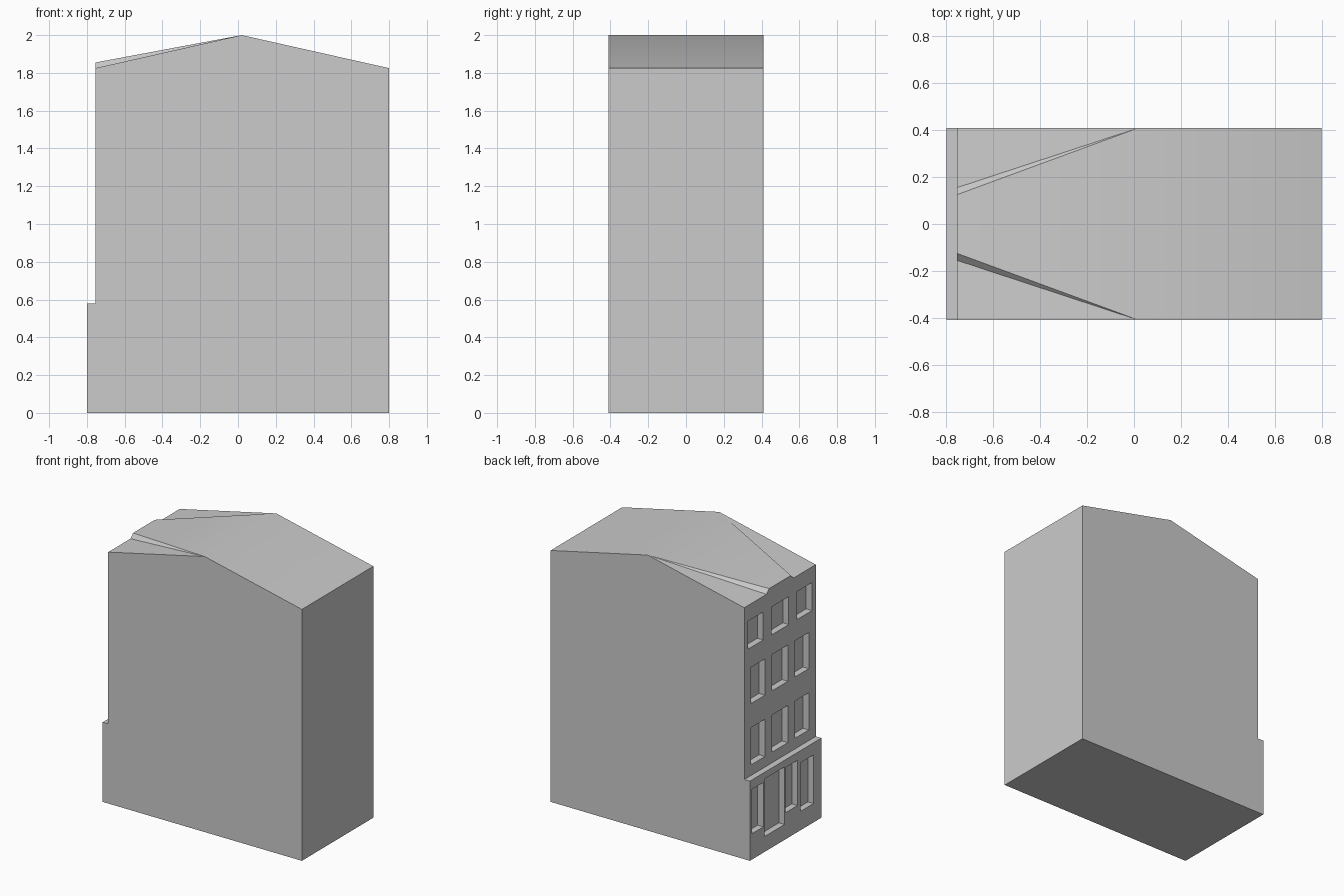
import bpy, bmesh

if "Cube" in bpy.data.objects:
    bpy.data.objects.remove(bpy.data.objects["Cube"])

HALF_W = 0.41      # half width in y
BASE_X, WALL_X = -0.80, -0.755
EAVE, RIDGE = 1.825, 2.0

# Building shell: side profile at both ends, joined by strips
bm = bmesh.new()
profile = [(BASE_X, 0), (0.8, 0), (0.8, EAVE), (0.02, RIDGE),
           (WALL_X, EAVE), (WALL_X, 0.578), (BASE_X, 0.578)]
near, far = [[bm.verts.new((x, y, z)) for x, z in profile] for y in (-HALF_W, HALF_W)]
bm.faces.new(near)
bm.faces.new(far[::-1])
n = len(profile)
for i in range(n):
    j = (i + 1) % n
    if i not in (3, 4):        # left roof slope and facade get the raised gable
        bm.faces.new((near[i], far[i], far[j], near[j]))

# Raised middle of the eave, and the roof planes fanning out to the ridge ends
bump = [bm.verts.new((WALL_X, y, z)) for y, z in
        [(-0.155, EAVE), (-0.125, 1.855), (0.125, 1.855), (0.155, EAVE)]]
bm.faces.new((near[4], *bump, far[4], far[5], near[5]))
bm.faces.new((near[3], near[4], bump[0]))
bm.faces.new((near[3], bump[0], bump[1]))
bm.faces.new((near[3], bump[1], bump[2], far[3]))
bm.faces.new((far[3], bump[2], bump[3]))
bm.faces.new((far[3], bump[3], far[4]))
bmesh.ops.recalc_face_normals(bm, faces=bm.faces)
mesh = bpy.data.meshes.new("building")
bm.to_mesh(mesh)
bm.free()
building = bpy.data.objects.new("building", mesh)
bpy.context.collection.objects.link(building)

# Window and door recesses
cut = bmesh.new()


def recess(wall_x, y0, y1, z0, z1, depth):
    box = bmesh.ops.create_cube(cut, size=1)["verts"]
    for v in box:
        v.co.x = wall_x + (depth if v.co.x > 0 else -0.02)
        v.co.y = y1 if v.co.y > 0 else y0
        v.co.z = z1 if v.co.z > 0 else z0


# Upper floors: (bottom, top, side window centre, side width, middle width)
for z0, z1, c, side, mid in [(1.508, 1.711, 0.28, 0.175, 0.20),
                             (1.10, 1.363, 0.252, 0.158, 0.18),
                             (0.655, 0.925, 0.252, 0.158, 0.18)]:
    for yc, w in ((-c, side), (0, mid), (c, side)):
        recess(WALL_X, yc - w / 2, yc + w / 2, z0, z1, 0.047)

# Ground floor: shop windows and doors
for y0, y1, z0, z1 in [(0.256, 0.385, 0.188, 0.51), (0.012, 0.24, 0.112, 0.53),
                       (-0.137, 0.0, 0.193, 0.521), (-0.32, -0.17, 0.137, 0.49)]:
    recess(BASE_X, y0, y1, z0, z1, 0.045)

cmesh = bpy.data.meshes.new("opening_cutter")
cut.to_mesh(cmesh)
cut.free()
cutter = bpy.data.objects.new("opening_cutter", cmesh)
bpy.context.collection.objects.link(cutter)
cutter.hide_render = True

mod = building.modifiers.new("openings", 'BOOLEAN')
mod.operation = 'DIFFERENCE'
mod.solver = 'EXACT'
mod.object = cutter
bpy.context.view_layer.objects.active = building
building.select_set(True)
bpy.ops.object.modifier_apply(modifier=mod.name)
bpy.data.objects.remove(cutter)

# Soft roof, crisp walls
bpy.ops.object.shade_smooth_by_angle()
